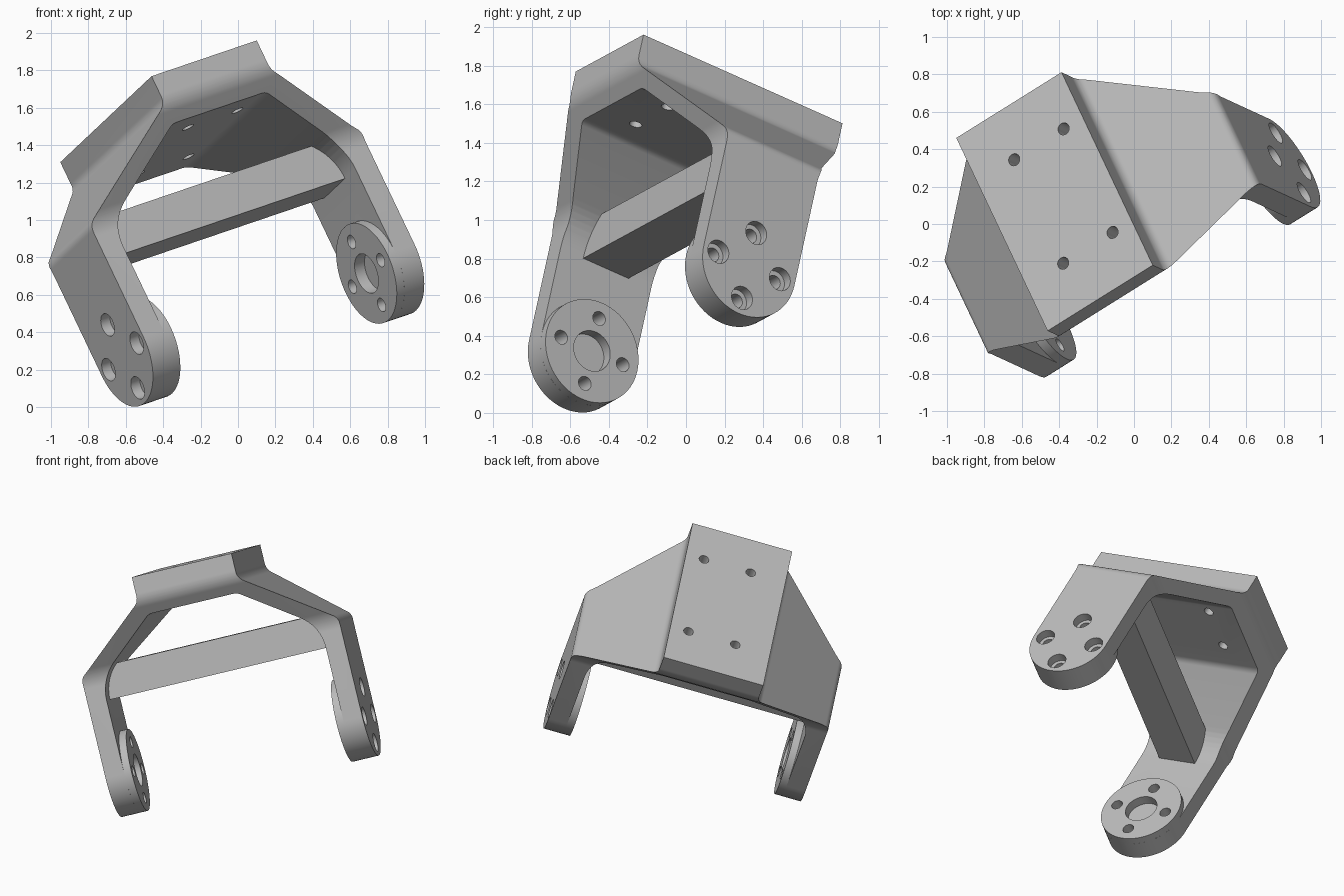
import bpy, bmesh, math
from mathutils import Matrix, Vector

cube = bpy.data.objects.get("Cube")
if cube:
    bpy.data.objects.remove(cube)

grey = bpy.data.materials.new("plain_grey")
grey.use_nodes = True
grey.diffuse_color = (0.5, 0.5, 0.5, 1)
grey.node_tree.nodes["Principled BSDF"].inputs["Base Color"].default_value = (0.5, 0.5, 0.5, 1)

# Tilt of the whole bracket: across, depth and up axes
across = Vector((0.815, 0.509, 0.277)).normalized()
depth = Vector((-0.398, 0.837, -0.374))
depth = (depth - across * depth.dot(across)).normalized()
up = across.cross(depth)
TILT = Matrix((across, depth, up)).transposed().to_4x4()
TILT.translation = (-0.425, 0.12, 1.635)

LEG_W, LEG_OUT, LEG_IN, BOSS_IN = 0.28, 0.89, 0.76, 0.71
PIVOT_Z = -1.262


def finish(name, bm):
    bmesh.ops.recalc_face_normals(bm, faces=bm.faces)
    mesh = bpy.data.meshes.new(name)
    bm.to_mesh(mesh)
    bm.free()
    mesh.materials.append(grey)
    obj = bpy.data.objects.new(name, mesh)
    bpy.context.collection.objects.link(obj)
    return obj


def fillet(points, steps=8):
    """Round the corners of a closed outline of (a, b, radius)."""
    out = []
    for i, (a, b, r) in enumerate(points):
        p = Vector((a, b))
        if not r:
            out.append(p)
            continue
        d0 = (Vector(points[i - 1][:2]) - p).normalized()
        d1 = (Vector(points[(i + 1) % len(points)][:2]) - p).normalized()
        half = d0.angle(d1) / 2
        centre = p + (d0 + d1).normalized() * r / math.sin(half)
        start = p + d0 * r / math.tan(half) - centre
        end = p + d1 * r / math.tan(half) - centre
        sweep = math.atan2(start.x * end.y - start.y * end.x, start.dot(end))
        for k in range(steps + 1):
            out.append(centre + Matrix.Rotation(sweep * k / steps, 2) @ start)
    return out


def mirrored(half):
    return half + [(-a, b, r) for a, b, r in reversed(half)]


def prism(name, outline, place, vector):
    bm = bmesh.new()
    face = bm.faces.new([bm.verts.new(place(p)) for p in outline])
    new = bmesh.ops.extrude_face_region(bm, geom=[face])["geom"]
    bmesh.ops.translate(bm, vec=vector,
                        verts=[g for g in new if isinstance(g, bmesh.types.BMVert)])
    return finish(name, bm)


def cylinder(name, radius, start, end, sides=40):
    """Round bar between two points."""
    start, end = Vector(start), Vector(end)
    axis = end - start
    bm = bmesh.new()
    turn = Vector((0, 0, 1)).rotation_difference(axis).to_matrix().to_4x4()
    bmesh.ops.create_cone(bm, cap_ends=True, segments=sides, radius1=radius, radius2=radius,
                          depth=axis.length,
                          matrix=Matrix.Translation((start + end) / 2) @ turn)
    return finish(name, bm)


def combine(target, tool, operation):
    mod = target.modifiers.new("cut", "BOOLEAN")
    mod.operation, mod.solver, mod.object = operation, "EXACT", tool
    bpy.ops.object.select_all(action="DESELECT")
    bpy.context.view_layer.objects.active = target
    target.select_set(True)
    bpy.ops.object.modifier_apply(modifier=mod.name)


# Frame: arch outline crossed with the tapered side outline
arch = mirrored([(0.345, 0, 0), (0.345, -0.168, 0.08), (LEG_OUT, -0.585, 0.07),
                 (LEG_OUT, -1.7, 0), (LEG_IN, -1.7, 0), (LEG_IN, -0.614, 0.3),
                 (0.306, -0.265, 0.08)])
side = mirrored([(0.615, 0.1, 0), (0.615, -0.168, 0.15), (LEG_W, -0.585, 0.2),
                 (LEG_W, PIVOT_Z - LEG_W, LEG_W - 0.001)])
frame = prism("frame", fillet(arch), lambda p: (p.x, -0.8, p.y), (0, 1.6, 0))
taper = prism("taper_cutter", fillet(side, 16), lambda p: (-1, p.x, p.y), (2, 0, 0))
combine(frame, taper, "INTERSECT")
cutters = [taper]

# Bolt holes through the top pad
for dx in (-0.162, 0.162):
    for y in (-0.33, 0.33):
        hole = cylinder("pad_hole_cutter", 0.033, (0.058 + dx, y, -0.5), (0.058 + dx, y, 0.2), 24)
        combine(frame, hole, "DIFFERENCE")
        cutters.append(hole)

# Pivot bosses inside the legs, with a pocket and four counterbored holes
parts = [frame]
for s, label in ((1, "left"), (-1, "right")):
    boss = cylinder(label + "_boss", LEG_W, (s * BOSS_IN, 0, PIVOT_Z), (s * LEG_IN, 0, PIVOT_Z), 64)
    tools = [cylinder("pocket_cutter", 0.11, (s * 0.6, 0, PIVOT_Z), (s * 0.775, 0, PIVOT_Z))]
    for k in range(4):
        y = 0.19 * math.cos(k * math.pi / 2)
        z = PIVOT_Z + 0.19 * math.sin(k * math.pi / 2)
        tools.append(cylinder("bolt_cutter", 0.038, (s * 0.6, y, z), (s, y, z), 24))
        tools.append(cylinder("counterbore_cutter", 0.063, (s * 0.83, y, z), (s, y, z), 32))
    for tool in tools:
        combine(frame, tool, "DIFFERENCE")
        if tool.name.startswith(("pocket", "bolt")):
            combine(boss, tool, "DIFFERENCE")
    cutters += tools
    parts.append(boss)

# Crossbar between the legs
bar = [(0.14, -0.535, 0), (0.14, -0.763, 0), (-0.14, -0.763, 0), (-0.14, -0.535, 0)]
parts.append(prism("crossbar", fillet(bar), lambda p: (-0.78, p.x, p.y), (1.56, 0, 0)))

for tool in cutters:
    bpy.data.objects.remove(tool)

# Shade and tilt every part
bpy.ops.object.select_all(action="DESELECT")
for part in parts:
    part.matrix_world = TILT
    part.select_set(True)
bpy.context.view_layer.objects.active = frame
bpy.ops.object.shade_smooth_by_angle(angle=math.radians(25))
